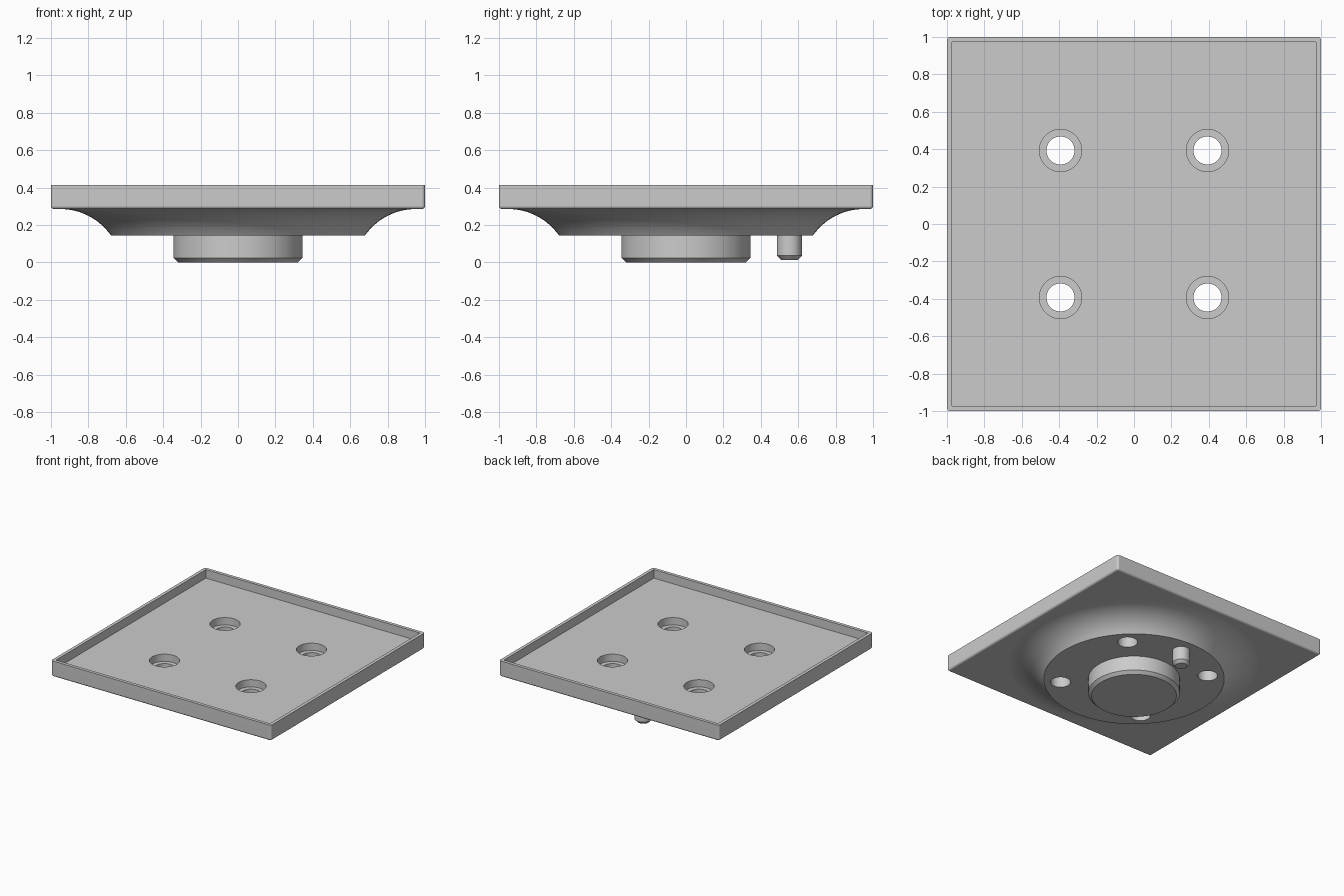
import bpy, bmesh
from math import asin, cos, sin, tau, radians
from mathutils import Matrix, Vector

if "Cube" in bpy.data.objects:
    bpy.data.objects.remove(bpy.data.objects["Cube"], do_unlink=True)

grey = bpy.data.materials.new("plain grey")
grey.use_nodes = True
grey.diffuse_color = (0.6, 0.6, 0.6, 1)
grey.node_tree.nodes["Principled BSDF"].inputs["Base Color"].default_value = (0.6, 0.6, 0.6, 1)

# Main heights and sizes
PLATE_BOTTOM, PLATE_TOP, FLOOR = 0.285, 0.415, 0.345
FLANGE_BOTTOM, FLANGE_R, FLARE_R = 0.145, 0.68, 0.95
BORE_FLOOR, HOLE_POS = 0.285, 0.393


def finish(bm, name):
    bmesh.ops.recalc_face_normals(bm, faces=bm.faces)
    mesh = bpy.data.meshes.new(name)
    bm.to_mesh(mesh)
    bm.free()
    mesh.materials.append(grey)
    ob = bpy.data.objects.new(name, mesh)
    bpy.context.collection.objects.link(ob)
    return ob


def box(name, half, z0, z1, bevel=0):
    bm = bmesh.new()
    size = Matrix.Diagonal((2 * half, 2 * half, z1 - z0, 1))
    bmesh.ops.create_cube(bm, size=1, matrix=Matrix.Translation((0, 0, (z0 + z1) / 2)) @ size)
    if bevel:
        # Round everything except the top rim
        edges = [e for e in bm.edges if min(v.co.z for v in e.verts) < z0 + 0.01]
        bmesh.ops.bevel(bm, geom=edges, offset=bevel, segments=4, profile=0.5, affect='EDGES')
    return finish(bm, name)


def lathe(name, profile, segments, x=0, y=0):
    bm = bmesh.new()
    verts = [bm.verts.new((r, 0, z)) for r, z in profile]
    edges = [bm.edges.new(pair) for pair in zip(verts, verts[1:])]
    bmesh.ops.spin(bm, geom=verts + edges, cent=(0, 0, 0), axis=(0, 0, 1),
                   angle=tau, steps=segments, use_duplicate=False)
    bmesh.ops.remove_doubles(bm, verts=bm.verts, dist=0.00001)
    bmesh.ops.translate(bm, verts=bm.verts, vec=Vector((x, y, 0)))
    return finish(bm, name)


def activate(ob):
    bpy.ops.object.select_all(action='DESELECT')
    ob.select_set(True)
    bpy.context.view_layer.objects.active = ob


def combine(target, tool, operation):
    mod = target.modifiers.new("combine", 'BOOLEAN')
    mod.operation, mod.solver, mod.object = operation, 'EXACT', tool
    activate(target)
    bpy.ops.object.modifier_apply(modifier=mod.name)
    bpy.data.objects.remove(tool, do_unlink=True)


def smooth(ob):
    activate(ob)
    bpy.ops.object.shade_smooth_by_angle(angle=radians(30))
    mod = ob.modifiers.new("weighted normals", 'WEIGHTED_NORMAL')
    mod.keep_sharp = True


# Square tray plate
plate = box("tray_plate", 1, PLATE_BOTTOM, PLATE_TOP, bevel=0.018)

# Concave flare sweeping out from the round flange to the plate underside
top = PLATE_BOTTOM + 0.0005
run, rise = FLARE_R - FLANGE_R, top - FLANGE_BOTTOM
radius = (run ** 2 + rise ** 2) / (2 * rise)
sweep = asin(run / radius)
arc = [(FLARE_R - radius * sin(a), top - radius + radius * cos(a))
       for a in (sweep * (1 - i / 14) for i in range(15))]
inner = PLATE_BOTTOM + 0.02
flare = lathe("flare", [(0, FLANGE_BOTTOM)] + arc + [(FLARE_R, inner), (0, inner)], 96)
combine(plate, flare, 'UNION')

# Shallow recess inside the rim
combine(plate, box("recess_cutter", 0.973, FLOOR, 0.6), 'DIFFERENCE')

# Four counterbored bolt holes
for sx in (-1, 1):
    for sy in (-1, 1):
        cutter = lathe("hole_cutter", [(0, 0), (0.075, 0), (0.075, BORE_FLOOR),
                       (0.113, BORE_FLOOR), (0.113, 0.5), (0, 0.5)],
                       40, sx * HOLE_POS, sy * HOLE_POS)
        combine(plate, cutter, 'DIFFERENCE')

# Chamfered centre boss and locating pin below
seat = FLANGE_BOTTOM + 0.005
boss = lathe("centre_boss", [(0, 0), (0.32, 0), (0.345, 0.024), (0.345, seat), (0, seat)], 72)
pin = lathe("locating_pin", [(0, 0.013), (0.045, 0.013), (0.067, 0.036),
            (0.067, seat), (0, seat)], 32, 0, 0.553)

for part in (plate, boss, pin):
    smooth(part)
